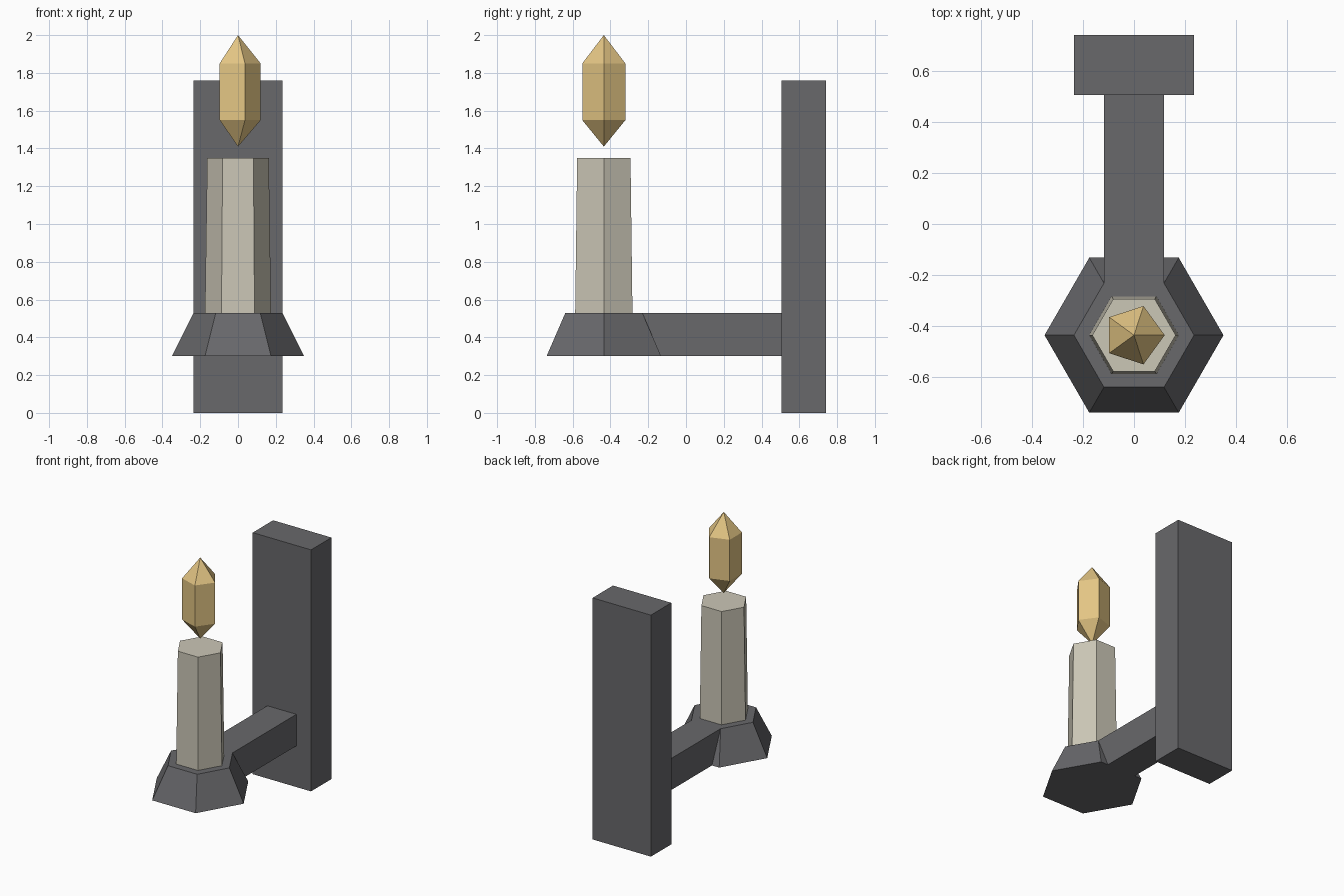
import bpy
import bmesh
from math import cos, sin, tau

cube = bpy.data.objects.get("Cube")
if cube:
    bpy.data.objects.remove(cube, do_unlink=True)


def material(name, rgb):
    mat = bpy.data.materials.new(name)
    mat.use_nodes = True
    mat.diffuse_color = (*rgb, 1)
    mat.node_tree.nodes["Principled BSDF"].inputs["Base Color"].default_value = (*rgb, 1)
    return mat


def finish(name, bm, mat):
    bmesh.ops.recalc_face_normals(bm, faces=bm.faces)
    mesh = bpy.data.meshes.new(name)
    bm.to_mesh(mesh)
    bm.free()
    mesh.materials.append(mat)
    obj = bpy.data.objects.new(name, mesh)
    bpy.context.collection.objects.link(obj)
    return obj


def lathe(name, sides, profile, mat):
    """Faceted solid around the candle axis; profile holds (radius, z) pairs."""
    bm = bmesh.new()
    rings = []
    for r, z in profile:
        count = sides if r else 1
        rings.append([bm.verts.new((r * cos(tau * i / sides),
                                    AXIS_Y + r * sin(tau * i / sides), z))
                      for i in range(count)])
    for a, b in zip(rings, rings[1:]):
        for i in range(sides):
            j = (i + 1) % sides
            quad = [a[i % len(a)], a[j % len(a)], b[j % len(b)], b[i % len(b)]]
            bm.faces.new(list(dict.fromkeys(quad)))
    for ring in (rings[0], rings[-1]):
        if len(ring) > 1:
            bm.faces.new(ring)
    return finish(name, bm, mat)


def prism(name, half_width, profile, mat):
    """Extrude a side outline of (y, z) pairs symmetrically along x."""
    bm = bmesh.new()
    face = bm.faces.new([bm.verts.new((-half_width, y, z)) for y, z in profile])
    new = bmesh.ops.extrude_face_region(bm, geom=[face])["geom"]
    bmesh.ops.translate(bm, vec=(2 * half_width, 0, 0),
                        verts=[v for v in new if isinstance(v, bmesh.types.BMVert)])
    return finish(name, bm, mat)


AXIS_Y = -0.435
iron = material("dark iron", (0.138, 0.138, 0.147))
wax = material("pale wax", (0.60, 0.57, 0.47))
fire = material("golden flame", (0.77, 0.56, 0.23))

# Wall plate and the arm, whose front end meets the sloped holder
prism("wall_plate", 0.235, [(0.505, 0), (0.74, 0), (0.74, 1.76), (0.505, 1.76)], iron)
prism("arm", 0.117, [(-0.132, 0.3), (0.505, 0.3), (0.505, 0.53), (-0.232, 0.53)], iron)

# Six-sided holder and candle, five-sided flame
lathe("candle_holder", 6, [(0.35, 0.3), (0.235, 0.53)], iron)
lathe("candle", 6, [(0.175, 0.53), (0.163, 1.35)], wax)
lathe("flame", 5, [(0, 1.41), (0.12, 1.55), (0.12, 1.85), (0, 2.0)], fire)
